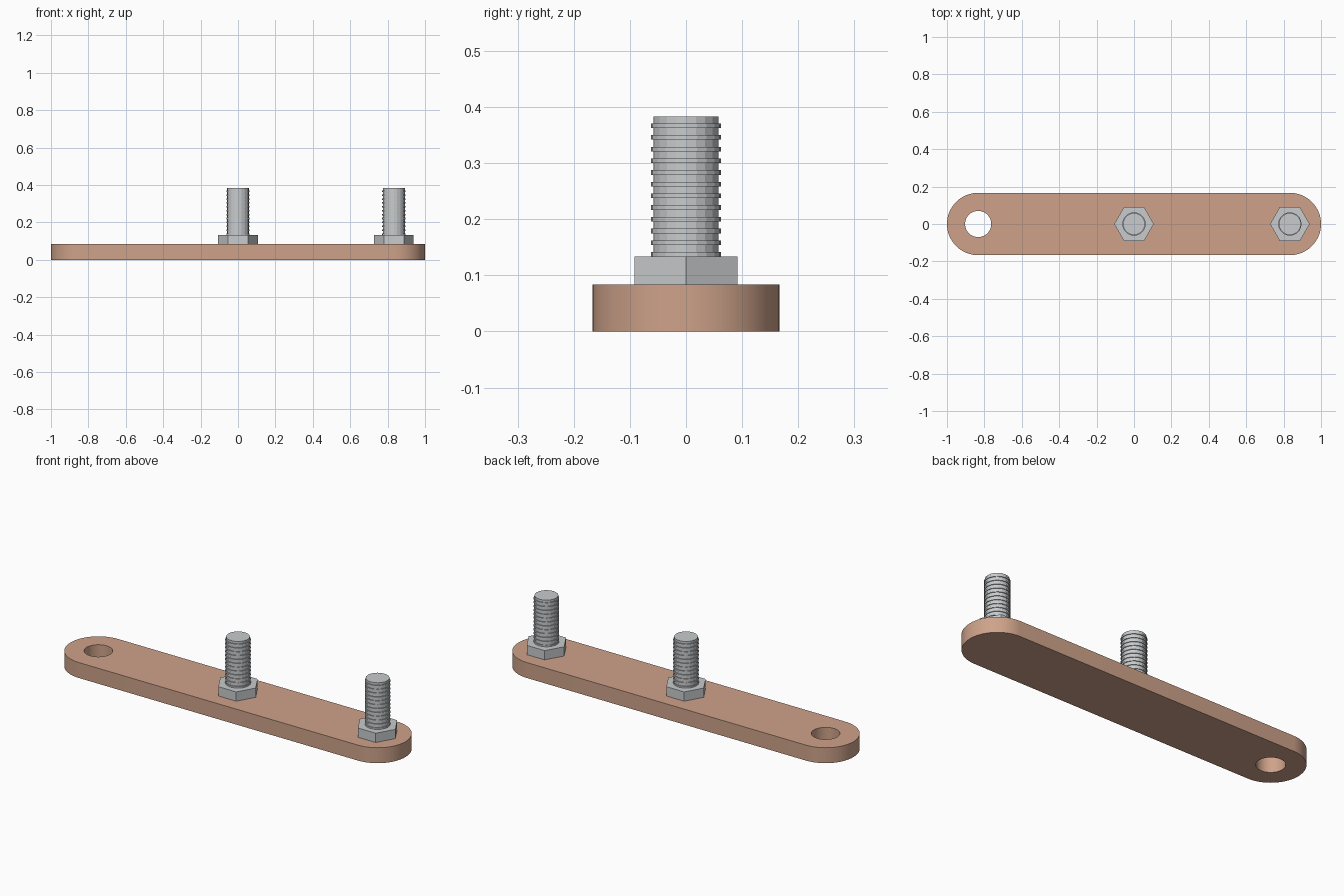
import bpy, bmesh, math

if "Cube" in bpy.data.objects:
    bpy.data.objects.remove(bpy.data.objects["Cube"])

U = 1 / 12                      # bar thickness is the base unit
BAR_TOP, NUT_TOP, BOLT_TOP = U, 1.6 * U, 4.6 * U
END_X, END_R, HOLE_R = 10 * U, 2 * U, 0.07
BOLT_X = {"middle": 0.0, "end": END_X}


def material(name, rgb):
    m = bpy.data.materials.new(name)
    m.diffuse_color = (*rgb, 1)
    m.use_nodes = True
    m.node_tree.nodes["Principled BSDF"].inputs["Base Color"].default_value = m.diffuse_color
    return m


copper = material("copper", (0.62, 0.365, 0.255))
steel = material("steel", (0.58, 0.60, 0.61))


def finish(bm, name, mat, smooth=False):
    bmesh.ops.recalc_face_normals(bm, faces=bm.faces)
    me = bpy.data.meshes.new(name)
    bm.to_mesh(me)
    bm.free()
    me.materials.append(mat)
    ob = bpy.data.objects.new(name, me)
    bpy.context.collection.objects.link(ob)
    if smooth:
        bpy.ops.object.select_all(action='DESELECT')
        ob.select_set(True)
        bpy.context.view_layer.objects.active = ob
        bpy.ops.object.shade_smooth_by_angle(angle=math.radians(30))
    return ob


def arc(cx, r, a0, a1, n):
    return [(cx + r * math.cos(math.radians(a0 + (a1 - a0) * i / n)),
             r * math.sin(math.radians(a0 + (a1 - a0) * i / n))) for i in range(n + 1)]


# Bar: rounded outline with one through hole
bm = bmesh.new()
outline = arc(END_X, END_R, -90, 90, 32) + arc(-END_X, END_R, 90, 270, 32)
hole = arc(-END_X, HOLE_R, 0, 360, 48)[:-1]
edges = []
for loop in (outline, hole):
    vs = [bm.verts.new((x, y, 0)) for x, y in loop]
    edges += [bm.edges.new((vs[i - 1], vs[i])) for i in range(len(vs))]
bmesh.ops.triangle_fill(bm, edges=edges, use_beauty=True)
ext = bmesh.ops.extrude_face_region(bm, geom=bm.faces[:], use_keep_orig=True)
top = [v for v in ext["geom"] if isinstance(v, bmesh.types.BMVert)]
bmesh.ops.translate(bm, verts=top, vec=(0, 0, BAR_TOP))
finish(bm, "bar", copper, smooth=True)


def lathe(name, cx, profile, sides, mat):
    """Capped, flat-faced turned part from (radius, z) points, bottom to top."""
    bm = bmesh.new()
    rings = [[bm.verts.new((cx + r * math.cos(2 * math.pi * i / sides),
                            r * math.sin(2 * math.pi * i / sides), z))
              for i in range(sides)] for r, z in profile]
    for a, b in zip(rings, rings[1:]):
        for i in range(sides):
            bm.faces.new((a[i - 1], a[i], b[i], b[i - 1]))
    bm.faces.new(rings[0])
    bm.faces.new(rings[-1])
    return finish(bm, name, mat)


# Threaded stud profile: core with twelve square ridges
CORE, RIDGE, HALF = 0.7 * U, 0.75 * U, 0.05 * U
stud = [(CORE, BAR_TOP)]
for k in range(12):
    z = NUT_TOP + HALF + 0.25 * U * k
    stud += [(CORE, z - HALF), (RIDGE, z - HALF), (RIDGE, z + HALF), (CORE, z + HALF)]
stud.append((CORE, BOLT_TOP))

# Hex nuts and studs
for label, x in BOLT_X.items():
    lathe(label + "_nut", x, [(0.106, BAR_TOP), (0.106, NUT_TOP)], 6, steel)
    lathe(label + "_threaded_stud", x, stud, 20, steel)
